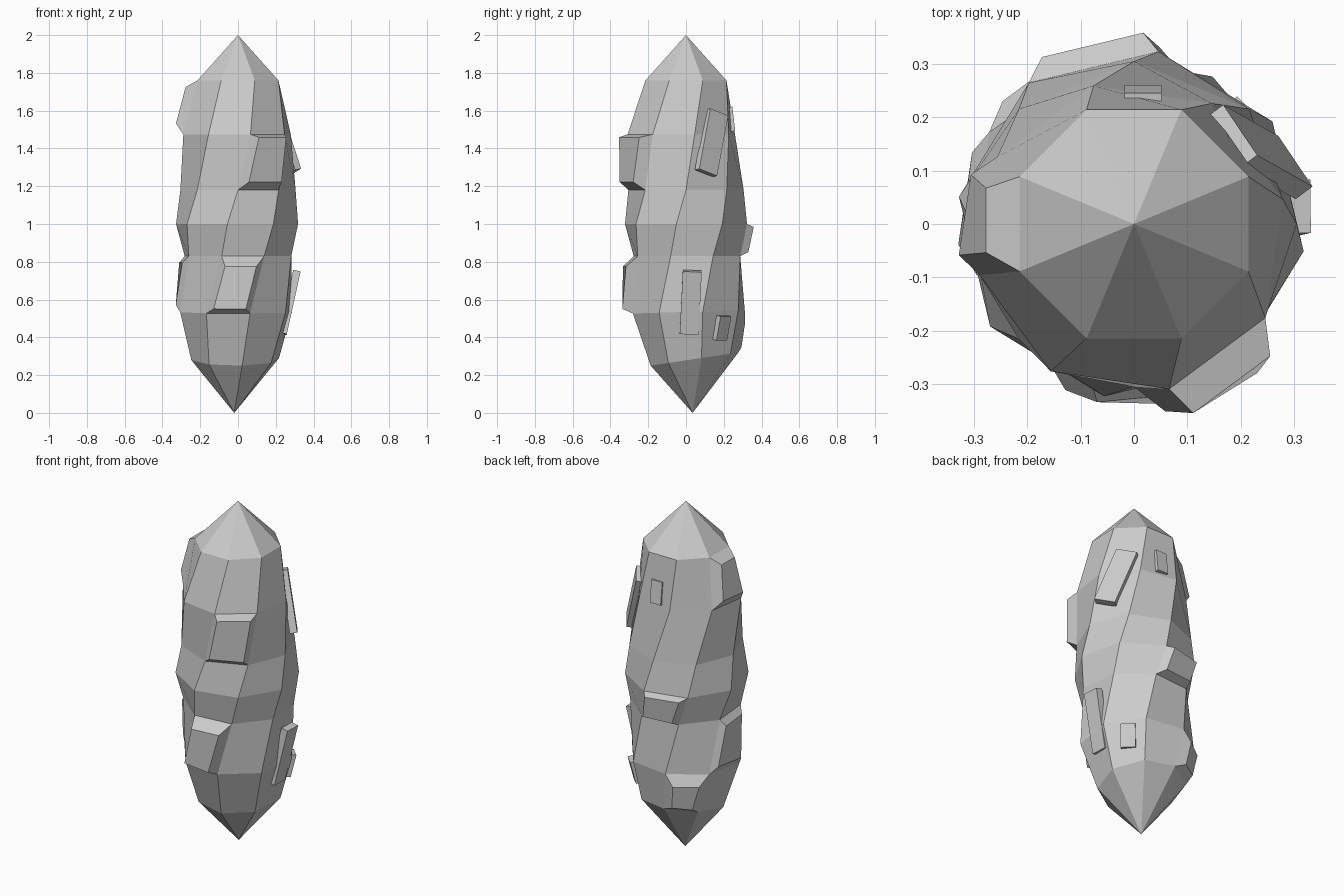
import bpy, bmesh
from math import sin, cos, radians
from mathutils import Vector, Matrix

if "Cube" in bpy.data.objects:
    bpy.data.objects.remove(bpy.data.objects["Cube"])

N = 8

def make_object(name, bm):
    bmesh.ops.recalc_face_normals(bm, faces=bm.faces[:])
    mesh = bpy.data.meshes.new(name)
    bm.to_mesh(mesh)
    bm.free()
    obj = bpy.data.objects.new(name, mesh)
    bpy.context.collection.objects.link(obj)
    return obj

# Crystal body: rings of z, centre x, centre y, radius, twist, tilt along y
rings = [
    (1.76, 0.0, 0.0, 0.232, 22.5, 0.0),
    (1.475, -0.005, -0.025, 0.293, 14, 0.0),
    (1.18, 0.0, 0.0, 0.305, 0, 0.0),
    (1.00, -0.005, 0.0, 0.327, -9, 0.0),
    (0.83, 0.0, 0.005, 0.295, -17, 0.0),
    (0.535, -0.01, 0.015, 0.305, -31, 0.03),
    (0.285, -0.015, 0.045, 0.235, -36, 0.15),
]
bm = bmesh.new()
loops = []
for z, cx, cy, r, twist, tilt in rings:
    loop = []
    for k in range(N):
        a = radians(twist + 360 * k / N)
        loop.append(bm.verts.new((cx + r * cos(a), cy + r * sin(a), z + tilt * r * sin(a))))
    loops.append(loop)
top = bm.verts.new((0, 0, 2))
bottom = bm.verts.new((-0.02, 0.035, 0))
walls = {}
for k in range(N):
    j = (k + 1) % N
    bm.faces.new((top, loops[0][k], loops[0][j]))
    bm.faces.new((bottom, loops[-1][j], loops[-1][k]))
    for i in range(len(rings) - 1):
        walls[i, k] = bm.faces.new((loops[i][k], loops[i + 1][k], loops[i + 1][j], loops[i][j]))

# Raised facets: row, side, height, scale, vertical shift
bumps = [
    (1, 6, 0.065, 0.80, 0.015),
    (4, 6, 0.060, 0.74, -0.015),
    (0, 3, 0.055, 0.68, 0.0),
    (4, 4, 0.030, 0.75, 0.0),
    (3, 2, 0.045, 0.78, 0.01),
    (5, 3, 0.040, 0.60, -0.01),
]
bm.normal_update()
for i, k, height, scale, dz in bumps:
    face = walls[i, k]
    c = face.calc_center_median()
    n = face.normal.copy()
    out = Vector((cos(radians(rings[i][4] + 45 * k + 15)), sin(radians(rings[i][4] + 45 * k + 15)), 0))
    if n.dot(out) < 0:
        n = -n
    new = bmesh.ops.extrude_discrete_faces(bm, faces=[face])["faces"][0]
    for v in new.verts:
        v.co = c + (v.co - c) * scale + n * height + Vector((0, 0, dz))
make_object("crystal_body", bm)

# Thin chips lying on the surface
def chip(name, centre, normal, up, size):
    n = Vector(normal).normalized()
    u = Vector(up)
    u = (u - n * u.dot(n)).normalized()
    s = u.cross(n)
    m = Matrix((s, u, n)).transposed().to_4x4()
    m = Matrix.Translation(centre) @ m @ Matrix.Diagonal((*size, 1))
    b = bmesh.new()
    bmesh.ops.create_cube(b, size=1, matrix=m)
    make_object(name, b)

chip("lower_right_chip", (0.275, 0.025, 0.585), (1, 0.0, -0.22), (0.2, 0.05, 1), (0.10, 0.34, 0.04))
chip("upper_right_chip", (0.235, 0.135, 1.43), (0.8, 0.6, 0.15), (-0.1, 0.07, 0.34), (0.12, 0.34, 0.04))
chip("upper_back_chip", (0.017, 0.238, 1.555), (0, 1, 0.12), (0, 0, 1), (0.07, 0.13, 0.03))
chip("lower_back_chip", (0.20, 0.19, 0.45), (1, 1, -0.35), (0, 0, 1), (0.08, 0.13, 0.03))
